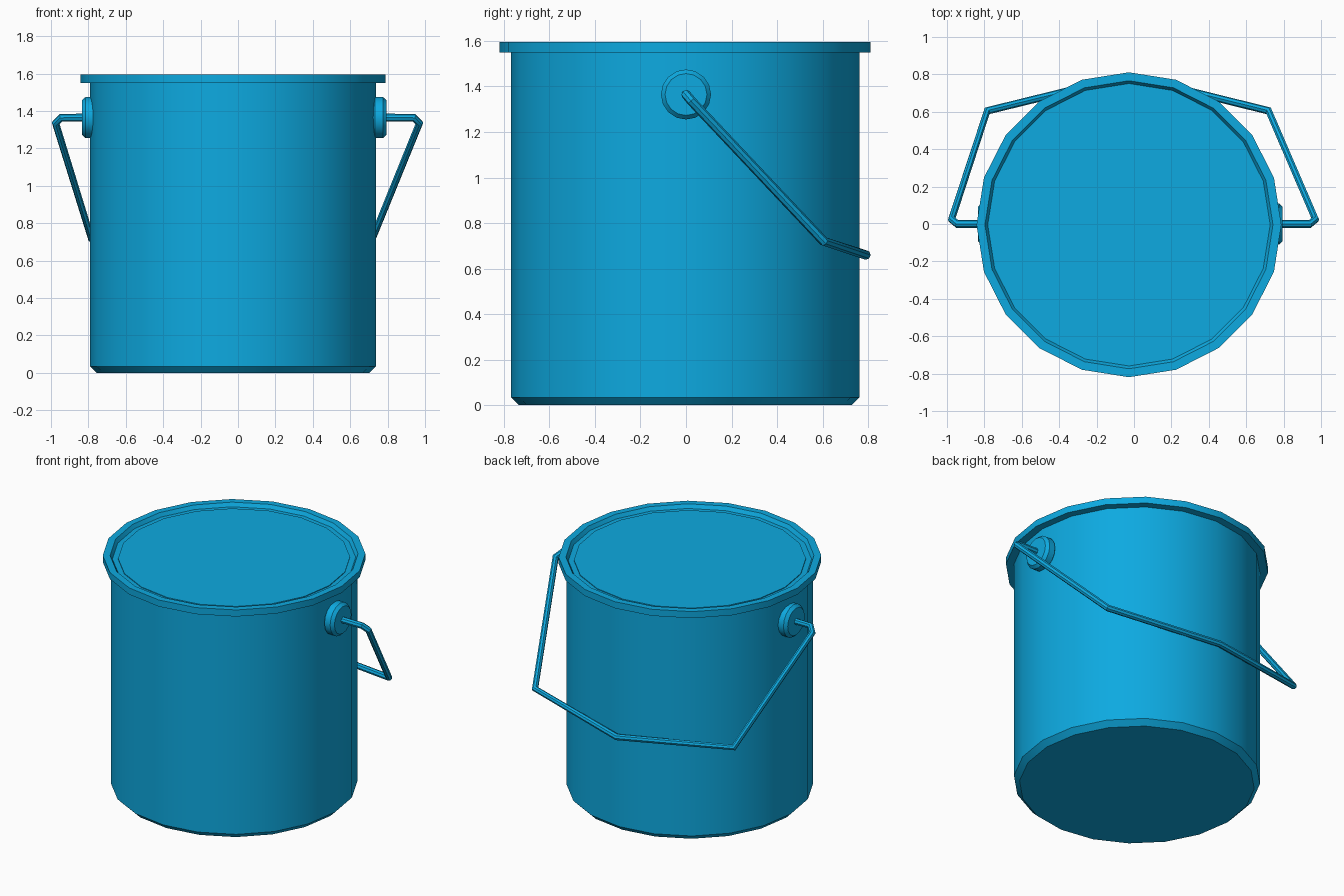
import bpy, bmesh, math
from mathutils import Matrix, Vector

cube = bpy.data.objects.get("Cube")
if cube:
    bpy.data.objects.remove(cube, do_unlink=True)

CENTRE = Vector((-0.027, -0.004, 0))

blue = bpy.data.materials.new("sky blue paint")
colour = (0.004, 0.40, 0.75, 1)
blue.diffuse_color = colour
blue.use_nodes = True
blue.node_tree.nodes["Principled BSDF"].inputs["Base Color"].default_value = colour


def finish(obj):
    """Give an object the paint and smooth sides with crisp edges."""
    obj.data.materials.clear()
    obj.data.materials.append(blue)
    bpy.ops.object.select_all(action="DESELECT")
    obj.select_set(True)
    bpy.context.view_layer.objects.active = obj
    bpy.ops.object.shade_smooth_by_angle(angle=math.radians(30))


def lathe(name, profile, sides, matrix):
    """Turn (radius, height) points around z, capping both ends."""
    bm = bmesh.new()
    rings = []
    for r, z in profile:
        rings.append([bm.verts.new((r * math.cos(a), r * math.sin(a), z))
                      for a in (math.tau * i / sides for i in range(sides))])
    for low, high in zip(rings, rings[1:]):
        for i in range(sides):
            j = (i + 1) % sides
            bm.faces.new((low[i], low[j], high[j], high[i]))
    bm.faces.new(rings[0][::-1])
    bm.faces.new(rings[-1])
    bmesh.ops.recalc_face_normals(bm, faces=bm.faces)
    mesh = bpy.data.meshes.new(name)
    bm.to_mesh(mesh)
    bm.free()
    obj = bpy.data.objects.new(name, mesh)
    obj.matrix_world = matrix
    bpy.context.collection.objects.link(obj)
    finish(obj)


# Can body with chamfered base, rim lip and recessed lid in one turned shell
lathe("can_body", [(0.73, 0), (0.765, 0.035), (0.765, 1.55), (0.815, 1.55),
                   (0.815, 1.595), (0.77, 1.595), (0.755, 1.57),
                   (0.72, 1.57), (0.72, 1.575)], 20, Matrix.Translation(CENTRE))

# Round handle mounts, one on each side
for name, x, side in (("left_mount", 0.72, 1), ("right_mount", -0.76, -1)):
    turn = Matrix.Rotation(side * math.pi / 2, 4, "Y")
    lathe(name, [(0.095, 0), (0.11, 0.012), (0.11, 0.055), (0.092, 0.075)],
          16, Matrix.Translation((x, 0, 1.365)) @ turn)

# Bent wire handle hanging down at the back
path = [(-0.80, 0, 1.365), (-0.945, 0, 1.365), (-0.975, 0.025, 1.335),
        (-0.785, 0.605, 0.72), (-0.03, 0.79, 0.66), (0.72, 0.605, 0.72),
        (0.97, 0.025, 1.335), (0.94, 0, 1.365), (0.76, 0, 1.365)]
curve = bpy.data.curves.new("handle", "CURVE")
curve.dimensions = "3D"
curve.bevel_depth = 0.021
curve.bevel_resolution = 2
curve.use_fill_caps = True
spline = curve.splines.new("POLY")
spline.points.add(len(path) - 1)
for point, co in zip(spline.points, path):
    point.co = (*co, 1)
handle = bpy.data.objects.new("handle", curve)
bpy.context.collection.objects.link(handle)
bpy.ops.object.select_all(action="DESELECT")
handle.select_set(True)
bpy.context.view_layer.objects.active = handle
bpy.ops.object.convert(target="MESH")
finish(bpy.context.view_layer.objects.active)
